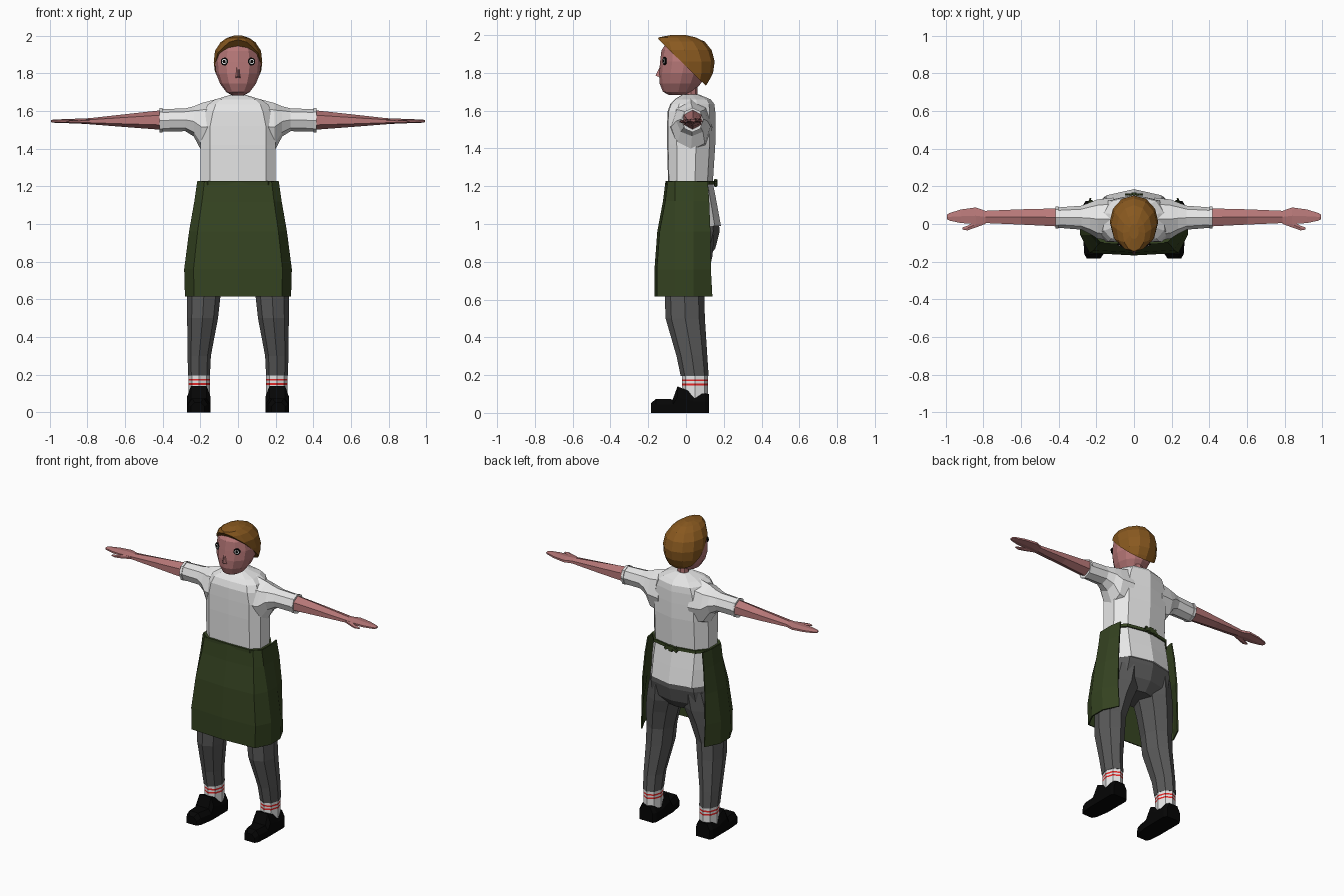
import bpy, bmesh, math
from mathutils import Vector, Matrix
from mathutils.bvhtree import BVHTree

if "Cube" in bpy.data.objects:
    bpy.data.objects.remove(bpy.data.objects["Cube"])


def material(name, r, g, b):
    m = bpy.data.materials.new(name)
    m.diffuse_color = (r, g, b, 1)
    m.use_nodes = True
    m.node_tree.nodes["Principled BSDF"].inputs["Base Color"].default_value = m.diffuse_color
    return m


SKIN = material("skin", .48, .19, .19)
HAIR = material("brown hair", .25, .10, .014)
WHITE = material("white cloth", .8, .8, .8)
GREEN = material("green cloth", .035, .056, .015)
GREY = material("grey cloth", .10, .10, .10)
BLACK = material("black", .0015, .0015, .0015)
RED = material("red stripe", .8, .02, .02)


def make(name, bm, mats, mirror=False):
    bmesh.ops.recalc_face_normals(bm, faces=bm.faces)
    me = bpy.data.meshes.new(name)
    bm.to_mesh(me)
    ob = bpy.data.objects.new(name, me)
    bpy.context.collection.objects.link(ob)
    for m in mats:
        me.materials.append(m)
    if mirror:
        mod = ob.modifiers.new("mirror", 'MIRROR')
        mod.use_mirror_merge = False
    return ob


def loft(rings, closed=True, caps=(True, True)):
    """Skin a list of equal-length point rings."""
    bm = bmesh.new()
    rows = [[bm.verts.new(p) for p in r] for r in rings]
    n = len(rows[0])
    for a, b in zip(rows, rows[1:]):
        for i in range(n if closed else n - 1):
            j = (i + 1) % n
            bm.faces.new((a[i], a[j], b[j], b[i]))
    if closed:
        for row, cap in zip((rows[0], rows[-1]), caps):
            if cap:
                bm.faces.new(row)
    return bm


def ring_z(z, rx, y0, y1, n, cx=0):
    """Horizontal oval ring spanning y0..y1."""
    return [(cx + rx * math.sin(2 * math.pi * i / n),
             (y0 + y1) / 2 - (y1 - y0) / 2 * math.cos(2 * math.pi * i / n), z) for i in range(n)]


def ring_x(x, z0, z1, y0, y1, n=6):
    """Upright ring across the arm, pointed at the top and bottom."""
    wide = math.sin(math.pi / 3) if n == 6 else 1
    return [(x, (y0 + y1) / 2 + (y1 - y0) / 2 * math.sin(2 * math.pi * i / n) / wide,
             (z0 + z1) / 2 + (z1 - z0) / 2 * math.cos(2 * math.pi * i / n)) for i in range(n)]


def body(z, w, f, b):
    """Body section: flat front, bevelled sides, ridged back."""
    d = b - f
    half = [(w * .74, f + d * .02), (w, f + d * .2), (w, f + d * .6), (w * .72, f + d * .88)]
    return ([(0, f, z)] + [(x, y, z) for x, y in half] + [(0, b, z)]
            + [(-x, y, z) for x, y in reversed(half)])


# Shirt body
make("shirt", loft([body(*r) for r in (
    (.99, .205, -.09, .185), (1.1, .205, -.09, .165), (1.22, .2, -.095, .142),
    (1.42, .2, -.1, .155), (1.52, .2, -.1, .155), (1.595, .18, -.098, .155), (1.635, .16, -.083, .15),
    (1.66, .125, -.06, .13), (1.685, .045, -.02, .07))]), [WHITE])

# Sleeves and cuffs
make("sleeve", loft([ring_x(*r, 8) for r in (
    (.11, 1.36, 1.665, -.09, .14), (.195, 1.39, 1.642, -.078, .13), (.235, 1.465, 1.625, -.052, .114),
    (.28, 1.493, 1.614, -.03, .097), (.405, 1.49, 1.61, -.02, .088))]), [WHITE], True)
make("sleeve_cuff", loft([ring_x(x, 1.486, 1.615, -.024, .093, 8) for x in (.4, .416)]), [WHITE], True)

# Arms with flat hands, and thumbs
make("arm", loft([ring_x(*r) for r in (
    (.40, 1.5, 1.605, -.013, .083), (.6, 1.515, 1.583, -.003, .078), (.79, 1.53, 1.562, .005, .07),
    (.84, 1.533, 1.56, .0, .088), (.92, 1.536, 1.557, .005, .077), (.98, 1.538, 1.555, .018, .058),
    (.994, 1.541, 1.552, .025, .05))]), [SKIN], True)
make("thumb", loft([ring_x(*r) for r in (
    (.79, 1.535, 1.555, .0, .04), (.85, 1.533, 1.553, -.022, .012),
    (.885, 1.535, 1.55, -.034, -.01), (.91, 1.54, 1.547, -.03, -.018))]), [SKIN], True)

# Neck, head and nose
make("neck", loft([ring_z(1.66, .036, -.005, .06, 8), ring_z(1.76, .036, -.005, .06, 8)]), [SKIN])
head_bm = loft([ring_z(*r, 12) for r in (
    (1.683, .03, -.09, .0), (1.70, .062, -.122, .04), (1.745, .095, -.14, .08), (1.80, .117, -.143, .105),
    (1.86, .123, -.137, .12), (1.92, .112, -.13, .115), (1.965, .075, -.1, .08))])
face = BVHTree.FromBMesh(head_bm)
make("head", head_bm, [SKIN])
make("nose", loft([[(-.015, -.135, 1.775), (.015, -.135, 1.775), (.007, -.13, 1.85), (-.007, -.13, 1.85)],
                   [(-.004, -.162, 1.786), (.004, -.162, 1.786), (.002, -.155, 1.8), (-.002, -.155, 1.8)]]),
     [SKIN])


def disc(bm, centre, normal, radius, depth, index):
    rot = normal.to_track_quat('Z', 'Y').to_matrix().to_4x4()
    res = bmesh.ops.create_cone(bm, cap_ends=True, segments=10, radius1=radius, radius2=radius,
                                depth=depth, matrix=Matrix.Translation(centre) @ rot)
    for f in {f for v in res["verts"] for f in v.link_faces}:
        f.material_index = index


# Eyes: stacked thin discs resting on the face
hit = face.ray_cast(Vector((.07, -1, 1.863)), Vector((0, 1, 0)))[0]
out = Vector((.36, -.93, 0)).normalized()
bm = bmesh.new()
for k, (radius, index) in enumerate(((.021, 0), (.014, 1), (.009, 0))):
    disc(bm, hit + out * (.003 + .0015 * k), out, radius, .008, index)
make("eye", bm, [BLACK, WHITE], True)

# Hair cap, sliced diagonally from the fringe to the nape
bm = loft([ring_z(*r, 12) for r in (
    (1.70, .08, -.02, .085), (1.755, .112, -.07, .12), (1.80, .122, -.1, .143), (1.86, .129, -.13, .152),
    (1.92, .122, -.148, .136), (1.965, .093, -.152, .1), (1.988, .06, -.145, .05), (2.0, .025, -.08, .0))])
bmesh.ops.bisect_plane(bm, geom=bm.verts[:] + bm.edges[:] + bm.faces[:],
                       plane_co=(0, -.14, 1.972), plane_no=(0, .245, .25), clear_inner=True)
bmesh.ops.holes_fill(bm, edges=[e for e in bm.edges if e.is_boundary], sides=0)
make("hair", bm, [HAIR])


# Apron: open-backed flared sheet
def apron_row(z, w, f, b, back):
    half = [(w * .83, f + .012), (w, -.058), (w, .04), (back, b)]
    return ([(-x, y, z) for x, y in reversed(half)] + [(0, f, z)] + [(x, y, z) for x, y in half])


ob = make("apron", loft([apron_row(*r) for r in (
    (1.225, .213, -.105, .115, .2), (1.12, .228, -.118, .122, .215), (.96, .256, -.148, .128, .228),
    (.76, .282, -.163, .13, .232), (.615, .278, -.163, .138, .23))], closed=False), [GREEN])
mod = ob.modifiers.new("thickness", 'SOLIDIFY')
mod.thickness = .008
mod.offset = 0

# Apron string and knot
make("apron_string", loft([body(1.208, .214, -.109, .153), body(1.228, .214, -.109, .153)]), [GREEN])
bm = bmesh.new()
for x, tilt, size in ((0, 0, (.025, .02, .035)), (.025, .5, (.045, .012, .018)), (-.025, -.5, (.045, .012, .018)),
                      (.02, -.7, (.05, .01, .014)), (-.02, .7, (.05, .01, .014))):
    bmesh.ops.create_cube(bm, size=1, matrix=Matrix.Translation((x, .157, 1.218))
                          @ Matrix.Rotation(tilt, 4, 'Y') @ Matrix.Diagonal((*size, 1)))
make("apron_knot", bm, [GREEN])

# Trousers: hips and tapering legs
make("hips", loft([body(*r) for r in (
    (1.03, .2, -.085, .172), (.96, .22, -.1, .178), (.87, .225, -.105, .155), (.81, .15, -.08, .105))]), [GREY])
make("trouser_leg", loft([ring_z(z, w, f, b, 8, cx) for z, w, f, b, cx in (
    (.95, .1, -.09, .15, .12), (.83, .115, -.11, .14, .135), (.74, .106, -.11, .12, .16),
    (.61, .088, -.112, .097, .182), (.5, .082, -.108, .1, .188),
    (.3, .062, -.05, .113, .206), (.195, .058, -.028, .12, .207))]), [GREY], True)

# Socks with two red bands
levels = (.08, .146, .156, .168, .178, .205)
bm = loft([ring_z(z, .056, -.022, .117, 8, .206) for z in levels])
for f in bm.faces:
    z = f.calc_center_median().z
    f.material_index = int(.146 < z < .156 or .168 < z < .178)
make("sock", bm, [WHITE, RED], True)

# Shoes lofted from toe to heel
make("shoe", loft([[(a, y, 0), (b, y, 0), (b, y, h * .6), (b - .02, y, h), (a + .02, y, h), (a, y, h * .6)]
                   for y, a, b, h in (
    (-.184, .178, .25, .052), (-.16, .162, .264, .074), (-.07, .147, .27, .072), (-.045, .147, .27, .14),
    (0, .147, .27, .122), (.04, .147, .27, .102), (.1, .147, .27, .102), (.122, .16, .258, .1))]),
    [BLACK], True)
